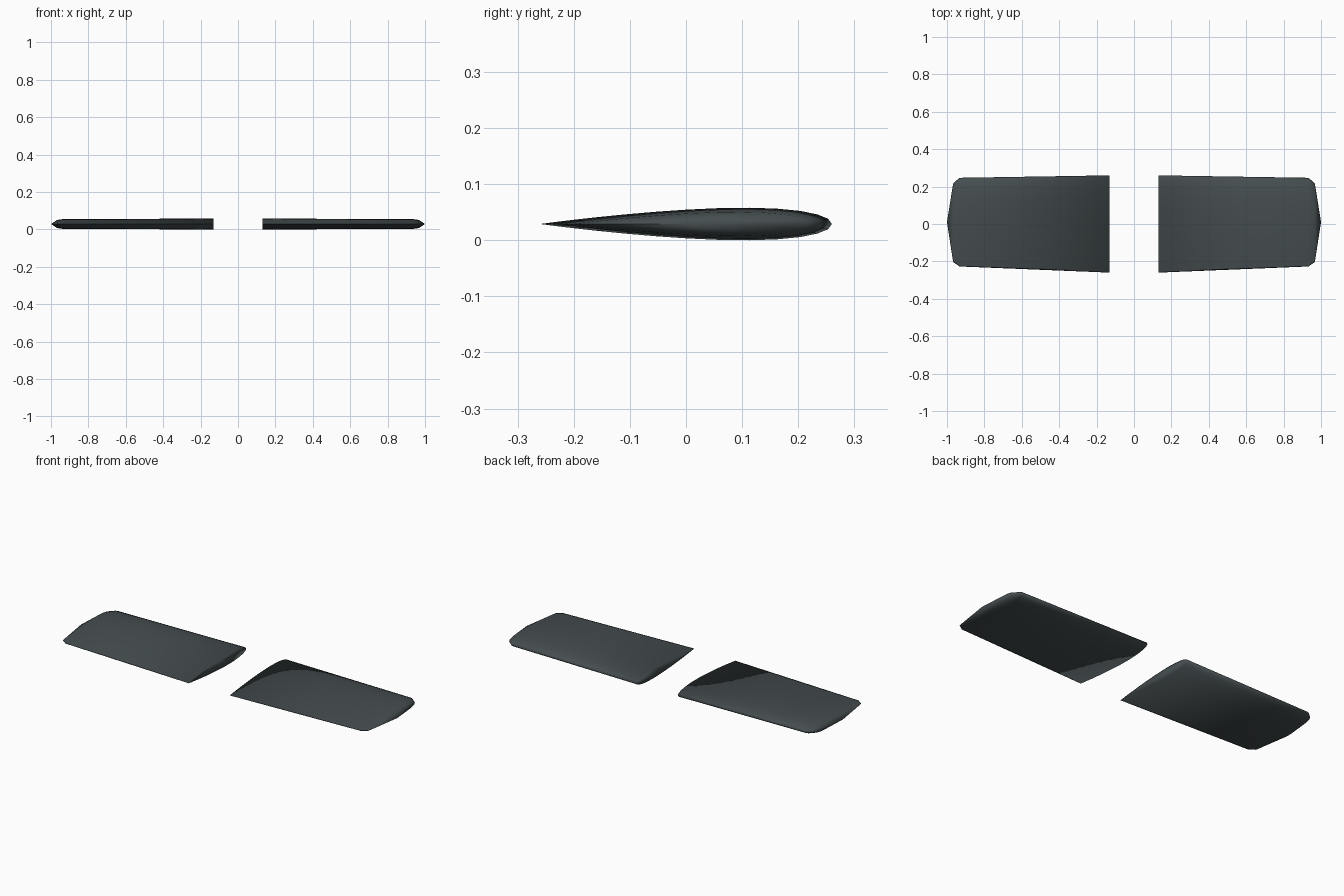
import bpy, bmesh, math

cube = bpy.data.objects.get("Cube")
if cube:
    bpy.data.objects.remove(cube, do_unlink=True)

MID_Z = 0.029
STEPS = 14

slate = bpy.data.materials.new("dark slate grey")
slate.use_nodes = True
colour = (0.06, 0.075, 0.08, 1)
slate.diffuse_color = colour
slate.node_tree.nodes["Principled BSDF"].inputs["Base Color"].default_value = colour


def half_thickness(t):
    """Symmetric airfoil, t runs from leading edge (0) to trailing edge (1)."""
    return 5 * (0.2969 * math.sqrt(t) - 0.126 * t - 0.3516 * t**2
                + 0.2843 * t**3 - 0.1036 * t**4)


def section(bm, x, lead, trail, thick):
    """Closed airfoil loop: over the top to the trailing edge, back underneath."""
    ring = []
    for i in range(2 * STEPS):
        t = (1 - math.cos(math.pi * i / STEPS)) / 2
        side = 1 if i <= STEPS else -1
        z = MID_Z + side * thick * half_thickness(t)
        ring.append(bm.verts.new((x, lead + (trail - lead) * t, z)))
    return ring


def wing(name, side):
    bm = bmesh.new()
    # Span stations: x, leading y, trailing y, thickness
    stations = [(0.13, 0.26, -0.26, 0.058),
                (0.933, 0.247, -0.227, 0.053),
                (0.967, 0.217, -0.203, 0.043)]
    rings = [section(bm, side * x, a, b, t) for x, a, b, t in stations]
    n = 2 * STEPS
    for inner, outer in zip(rings, rings[1:]):
        for i in range(n):
            j = (i + 1) % n
            bm.faces.new((inner[i], inner[j], outer[j], outer[i]))
    # Pointed tip and closed root
    tip = bm.verts.new((side, 0.01, MID_Z))
    for i in range(n):
        bm.faces.new((rings[-1][i], rings[-1][(i + 1) % n], tip))
    bm.faces.new(rings[0])
    bmesh.ops.recalc_face_normals(bm, faces=bm.faces)
    for f in bm.faces:
        f.smooth = True
    mesh = bpy.data.meshes.new(name)
    bm.to_mesh(mesh)
    bm.free()
    mesh.materials.append(slate)
    obj = bpy.data.objects.new(name, mesh)
    bpy.context.collection.objects.link(obj)


wing("left_wing", 1)
wing("right_wing", -1)
